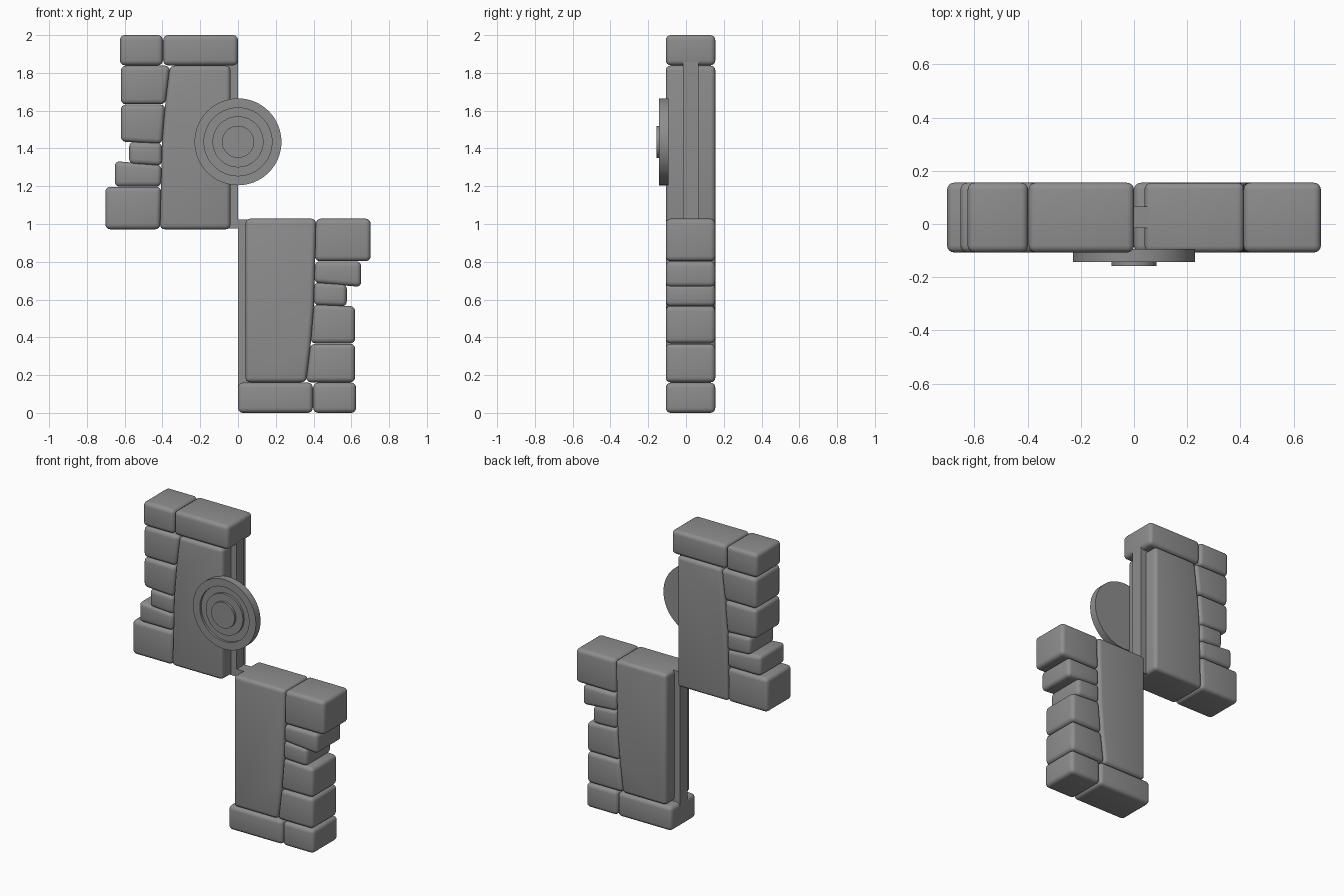
import bpy, bmesh, math

if "Cube" in bpy.data.objects:
    bpy.data.objects.remove(bpy.data.objects["Cube"])

grey = bpy.data.materials.new("stone grey")
grey.diffuse_color = (0.27, 0.27, 0.27, 1)
grey.use_nodes = True
grey.node_tree.nodes["Principled BSDF"].inputs["Base Color"].default_value = grey.diffuse_color

BACK, FRONT = 0.155, -0.107


def finish(name, bm, bevel=0):
    bmesh.ops.recalc_face_normals(bm, faces=bm.faces)
    mesh = bpy.data.meshes.new(name)
    bm.to_mesh(mesh)
    bm.free()
    mesh.materials.append(grey)
    ob = bpy.data.objects.new(name, mesh)
    bpy.context.collection.objects.link(ob)
    if bevel:
        mesh.shade_smooth()
        mod = ob.modifiers.new("Rounded edges", 'BEVEL')
        mod.width, mod.segments = bevel, 4
        mod.limit_method, mod.angle_limit = 'ANGLE', math.radians(30)
    return ob


def slab(name, outline, front, back, bevel, flip):
    """Extrude an x-z outline through the wall; flip turns it half a turn about (0, 1)."""
    bm = bmesh.new()
    pts = [(-x, 2 - z) if flip else (x, z) for x, z in outline]
    face = bm.faces.new([bm.verts.new((x, front, z)) for x, z in pts])
    ext = bmesh.ops.extrude_face_region(bm, geom=[face])
    verts = [v for v in ext["geom"] if isinstance(v, bmesh.types.BMVert)]
    bmesh.ops.translate(bm, verts=verts, vec=(0, back - front, 0))
    return finish(name, bm, bevel)


# Outlines as corner points, x-z
panel = [(-0.04, 0.972), (-0.04, 1.838), (-0.36, 1.838), (-0.385, 1.635),
         (-0.402, 1.43), (-0.413, 0.972)]
tongue = [(-0.06, 0.975), (0, 0.975), (0, 1.86), (-0.06, 1.86)]
stones = {
    "lintel_stone": [(-0.396, 1.84), (0, 1.84), (0, 2), (-0.396, 2)],
    "corner_stone": [(-0.625, 1.84), (-0.398, 1.84), (-0.398, 2), (-0.625, 2)],
    "side_stone_1": [(-0.62, 1.634), (-0.384, 1.634), (-0.36, 1.838), (-0.62, 1.838)],
    "side_stone_2": [(-0.62, 1.436), (-0.402, 1.424), (-0.384, 1.632), (-0.62, 1.632)],
    "side_stone_3": [(-0.576, 1.318), (-0.403, 1.308), (-0.402, 1.43), (-0.576, 1.436)],
    "side_stone_4": [(-0.652, 1.198), (-0.407, 1.198), (-0.404, 1.312), (-0.652, 1.333)],
    "side_stone_5": [(-0.702, 0.972), (-0.412, 0.972), (-0.407, 1.197), (-0.702, 1.197)],
}

# Two door leaves, the lower one turned upside down
for prefix, flip in (("upper", False), ("lower", True)):
    slab(prefix + "_panel", panel, FRONT, BACK, 0.024, flip)
    slab(prefix + "_edge_tongue", tongue, -0.015, 0.065, 0, flip)
    for name, outline in stones.items():
        slab(f"{prefix}_{name}", outline, FRONT, BACK, 0.026, flip)

# Round lock disc: a stepped profile (radius, y) turned about the y axis
profile = [(0, -0.093), (0.23, -0.093), (0.23, -0.142), (0.18, -0.142), (0.18, -0.127),
           (0.135, -0.127), (0.135, -0.142), (0.085, -0.142), (0.085, -0.157), (0, -0.157)]
bm = bmesh.new()
ring = [bm.verts.new((r, y, 1.435)) for r, y in profile]
edges = [bm.edges.new(pair) for pair in zip(ring, ring[1:])]
bmesh.ops.spin(bm, geom=ring + edges, cent=(0, 0, 1.435), axis=(0, 1, 0),
               angle=2 * math.pi, steps=64)
bmesh.ops.remove_doubles(bm, verts=bm.verts, dist=0.0005)
disc = finish("lock_disc", bm)
bpy.context.view_layer.objects.active = disc
disc.select_set(True)
bpy.ops.object.shade_smooth_by_angle(angle=math.radians(30))
